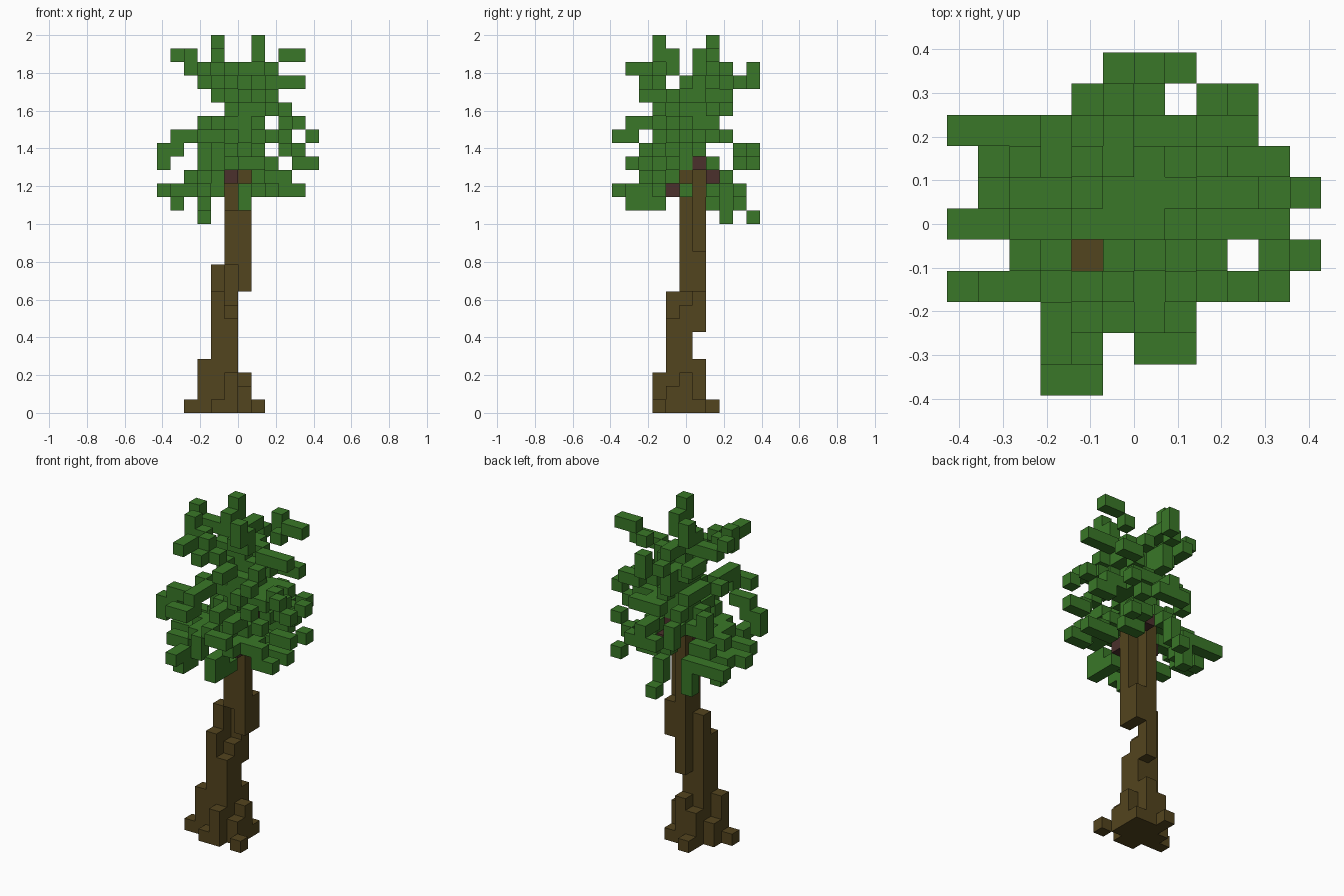
import bpy
import bmesh
from mathutils import Vector

cube = bpy.data.objects.get("Cube")
if cube:
    bpy.data.objects.remove(cube, do_unlink=True)

UNIT = 2 / 28                       # edge length of one block
ORIGIN = Vector((-6, -5.5, 0))      # grid corner, in blocks
AXES = [Vector(a) for a in ((1, 0, 0), (0, 1, 0), (0, 0, 1))]


def material(name, colour):
    mat = bpy.data.materials.new(name)
    mat.use_nodes = True
    mat.diffuse_color = (*colour, 1)
    shader = mat.node_tree.nodes["Principled BSDF"]
    shader.inputs["Base Color"].default_value = (*colour, 1)
    shader.inputs["Roughness"].default_value = 0.9
    return mat


def box(low, high):
    """All blocks from one corner to the other, inclusive."""
    spans = [range(a, b + 1) for a, b in zip(low, high)]
    return {(x, y, z) for x in spans[0] for y in spans[1] for z in spans[2]}


def column(x, y, low, high):
    return box((x, y, low), (x, y, high))


def path(*points):
    """Blocks along a stepped line through the points."""
    cells = set()
    for start, end in zip(points, points[1:]):
        a, b = Vector(start), Vector(end)
        steps = max(1, int(max(abs(c) for c in b - a)))
        for s in range(steps + 1):
            p = a.lerp(b, s / steps)
            cells.add(tuple(int(c + 0.499) for c in p))
    return cells


def build(name, cells, mat):
    """Mesh only the faces between a filled and an empty block."""
    bm = bmesh.new()
    for cell in cells:
        centre = Vector(cell) + Vector((0.5, 0.5, 0.5)) + ORIGIN
        for n in range(3):
            for sign in (-1, 1):
                out = AXES[n] * sign
                if tuple(int(c) for c in Vector(cell) + out) in cells:
                    continue
                u, v = AXES[(n + 1) % 3] / 2, AXES[(n + 2) % 3] / 2 * sign
                mid = centre + out / 2
                ring = (mid - u - v, mid + u - v, mid + u + v, mid - u + v)
                bm.faces.new([bm.verts.new(p * UNIT) for p in ring])
    bmesh.ops.remove_doubles(bm, verts=bm.verts, dist=UNIT / 100)
    mesh = bpy.data.meshes.new(name)
    bm.to_mesh(mesh)
    bm.free()
    mesh.materials.append(mat)
    obj = bpy.data.objects.new(name, mesh)
    bpy.context.collection.objects.link(obj)
    return obj


bark = material("bark brown", (0.086, 0.058, 0.013))
leaf = material("leaf green", (0.041, 0.185, 0.021))
nut = material("nut brown", (0.070, 0.029, 0.025))

# Trunk: flared foot with toes, leaning shaft, slim neck
trunk = set().union(
    box((3, 4, 0), (6, 5, 0)), box((4, 6, 0), (6, 6, 0)),
    {(2, 4, 0), (7, 3, 0), (4, 7, 0), (4, 3, 0)},
    column(5, 3, 0, 2), column(3, 4, 1, 3), column(3, 5, 1, 1),
    column(6, 4, 1, 1), column(6, 5, 1, 2), column(4, 6, 1, 2), column(5, 6, 1, 3),
    column(4, 4, 1, 8), column(5, 4, 1, 6), column(5, 5, 1, 7), column(4, 5, 1, 10),
    column(5, 6, 6, 17), column(6, 5, 9, 17), column(6, 6, 9, 11),
    column(5, 5, 11, 14),
)
build("trunk", trunk, bark)

# Nuts clustered under the crown
nuts = {(5, 4, 17), (6, 6, 18), (6, 7, 17), (6, 4, 16), (4, 5, 16)}
build("nuts", nuts, nut)

# Leafy core of the crown
core = box((5, 5, 18), (6, 5, 24)) | column(5, 6, 18, 24) | column(6, 6, 19, 23)
build("crown_core", core, leaf)

# Upper fronds reach up and out
upper = set().union(
    path((5, 6, 24), (4, 6, 25), (4, 6, 26), (4, 7, 26), (4, 7, 27)),
    path((6, 5, 24), (6, 4, 25), (7, 4, 25), (7, 4, 26), (7, 3, 26), (7, 3, 27)),
    path((4, 5, 24), (3, 4, 25), (2, 4, 25), (2, 4, 26)),
    path((3, 6, 25), (2, 6, 25), (1, 6, 26)),
    path((6, 6, 24), (7, 6, 24), (8, 7, 25), (9, 7, 26), (10, 7, 26)),
    path((5, 7, 23), (5, 8, 23), (5, 9, 24), (6, 10, 24), (6, 10, 25)),
    path((5, 4, 23), (5, 3, 24), (4, 2, 24), (4, 3, 25), (3, 2, 25), (3, 1, 25)),
    path((7, 5, 23), (8, 4, 23), (8, 5, 24), (10, 5, 24)),
    path((4, 6, 23), (4, 7, 23), (3, 7, 24), (3, 8, 24)),
    path((7, 6, 23), (7, 7, 22), (8, 8, 22), (9, 8, 22)),
    path((6, 4, 22), (6, 3, 23), (6, 2, 23)),
    path((7, 4, 22), (8, 3, 22)),
    path((5, 7, 22), (5, 8, 22)),
    path((6, 7, 24), (5, 7, 25), (5, 8, 25)),
)
build("upper_fronds", upper, leaf)

# Middle fronds arch outward and droop
middle = set().union(
    path((4, 5, 21), (3, 4, 21), (2, 3, 20), (1, 3, 20), (1, 3, 19), (0, 3, 19), (0, 3, 18)),
    path((7, 6, 20), (9, 6, 20), (9, 6, 19), (10, 6, 19), (11, 6, 20)),
    path((7, 5, 20), (8, 5, 20), (9, 5, 21), (10, 4, 21), (11, 4, 20)),
    path((10, 4, 18), (11, 4, 18)),
    path((5, 4, 21), (4, 3, 21), (4, 1, 21), (4, 1, 20), (4, 0, 20), (3, 0, 20)),
    path((6, 4, 20), (7, 3, 19), (7, 2, 19), (7, 1, 18), (6, 1, 18)),
    path((6, 7, 21), (6, 8, 20), (6, 9, 19), (6, 10, 19), (7, 10, 18), (5, 10, 18)),
    path((4, 6, 21), (4, 7, 21), (4, 8, 20), (4, 9, 19), (4, 9, 18)),
    path((7, 7, 20), (7, 8, 20), (8, 8, 20), (9, 9, 19), (8, 9, 18)),
    path((6, 4, 21), (7, 3, 21), (8, 3, 20), (9, 3, 19)),
    path((4, 5, 19), (3, 6, 19), (3, 6, 18)),
    path((5, 4, 19), (5, 3, 19), (5, 2, 18)),
)
build("middle_fronds", middle, leaf)

# Lower fronds hang around the top of the trunk
lower = set().union(
    path((4, 6, 18), (3, 7, 17), (2, 7, 17), (2, 8, 16), (0, 8, 16)),
    path((4, 5, 18), (3, 5, 17), (2, 5, 17), (1, 5, 16), (0, 5, 16)),
    path((2, 6, 16), (1, 6, 16), (1, 7, 15)),
    path((3, 4, 17), (3, 3, 17), (4, 3, 17), (4, 2, 17), (4, 2, 16), (3, 1, 16), (3, 0, 16)),
    path((3, 1, 15), (3, 2, 15)),
    path((6, 4, 18), (6, 3, 18), (7, 2, 17), (6, 2, 16), (6, 1, 16), (6, 1, 15)),
    path((6, 2, 15), (6, 3, 15)),
    path((7, 4, 18), (8, 4, 17), (8, 5, 16), (10, 5, 16)),
    path((7, 3, 17), (9, 3, 17), (9, 3, 16), (10, 3, 16)),
    path((2, 3, 16), (1, 3, 16)),
    path((5, 7, 18), (5, 8, 17), (5, 9, 16), (5, 9, 15), (5, 10, 14)),
    path((3, 8, 16), (3, 8, 14)),
    path((7, 7, 18), (7, 8, 17), (8, 8, 17), (9, 9, 16)),
    path((7, 7, 16), (8, 7, 16)),
)
build("lower_fronds", lower, leaf)
